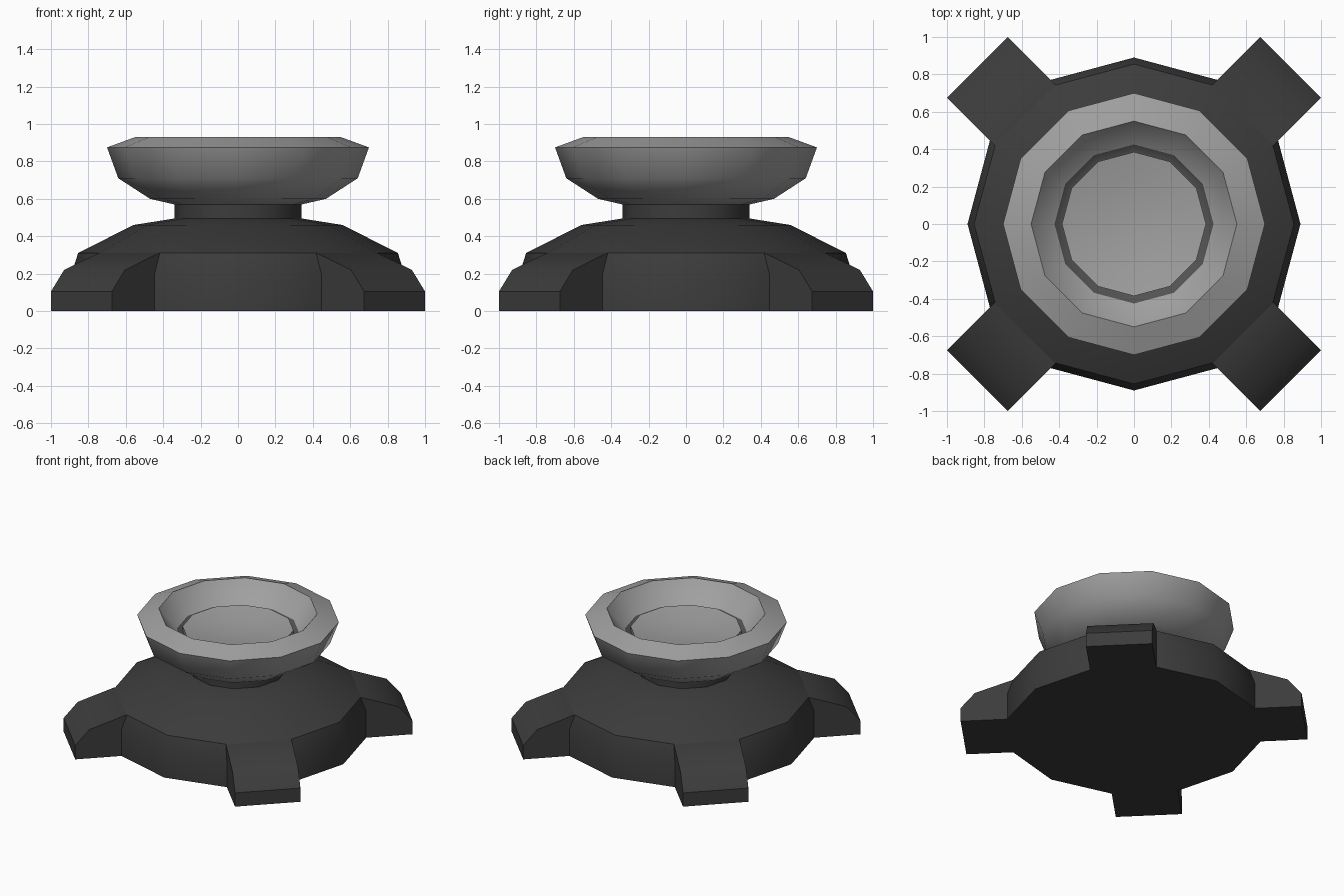
import bpy, bmesh, math

if "Cube" in bpy.data.objects:
    bpy.data.objects.remove(bpy.data.objects["Cube"])

SIDES = 12


def material(name, v):
    m = bpy.data.materials.new(name)
    m.diffuse_color = (v, v, v, 1)
    m.use_nodes = True
    m.node_tree.nodes["Principled BSDF"].inputs["Base Color"].default_value = m.diffuse_color
    return m


DARK = material("charcoal", 0.045)
GROOVE = material("groove grey", 0.085)
LIGHT = material("light grey", 0.35)


def finish(bm, name, mat, angle=40):
    bmesh.ops.remove_doubles(bm, verts=bm.verts, dist=1e-5)
    bmesh.ops.recalc_face_normals(bm, faces=bm.faces)
    me = bpy.data.meshes.new(name)
    bm.to_mesh(me)
    bm.free()
    ob = bpy.data.objects.new(name, me)
    bpy.context.collection.objects.link(ob)
    me.materials.append(mat)
    bpy.ops.object.select_all(action='DESELECT')
    ob.select_set(True)
    bpy.context.view_layer.objects.active = ob
    bpy.ops.object.shade_smooth_by_angle(angle=math.radians(angle))
    return ob


def lathe(name, profile, mat, angle=40):
    """Turn an (r, z) profile around the z axis; it starts and ends on the axis."""
    bm = bmesh.new()
    rings = []
    for r, z in profile:
        if r == 0:
            rings.append([bm.verts.new((0, 0, z))] * SIDES)
        else:
            rings.append([bm.verts.new((r * math.cos(i * math.tau / SIDES),
                                        r * math.sin(i * math.tau / SIDES), z))
                          for i in range(SIDES)])
    for a, b in zip(rings, rings[1:]):
        for i in range(SIDES):
            j = (i + 1) % SIDES
            bm.faces.new(list(dict.fromkeys((a[i], a[j], b[j], b[i]))))
    return finish(bm, name, mat, angle)


# Domed base with its neck
lathe("base", [(0, 0), (0.89, 0), (0.89, 0.2), (0.855, 0.31), (0.56, 0.46),
               (0.34, 0.495), (0.34, 0.575), (0, 0.575)], DARK)

# Four diagonal feet
FOOT = [(0.78, 0), (1.184, 0), (1.184, 0.105), (1.085, 0.22), (0.826, 0.31), (0.78, 0.31)]
for k in range(4):
    a = math.radians(45 + 90 * k)
    c, s = math.cos(a), math.sin(a)
    bm = bmesh.new()
    left, right = [[bm.verts.new((r * c - w * s, r * s + w * c, z)) for r, z in FOOT]
                   for w in (-0.23, 0.23)]
    bm.faces.new(left)
    bm.faces.new(right)
    for i in range(len(FOOT)):
        j = (i + 1) % len(FOOT)
        bm.faces.new((left[i], left[j], right[j], right[i]))
    finish(bm, f"foot_{k + 1}", DARK)

# Dish with bevelled rim and a dark groove floor inside
dish = lathe("dish", [(0, 0.57), (0.34, 0.57), (0.47, 0.6), (0.64, 0.71), (0.70, 0.875),
                      (0.55, 0.93), (0.425, 0.78), (0.37, 0.765), (0, 0.74)], LIGHT)
dish.data.materials.append(GROOVE)
for p in dish.data.polygons:
    if p.center.z > 0.73 and p.center.xy.length < 0.425:
        p.material_index = 1

# Shallow concave insert
lathe("dish_insert", [(0, 0.745), (0.385, 0.76), (0.385, 0.80), (0.22, 0.77), (0, 0.755)], LIGHT)
